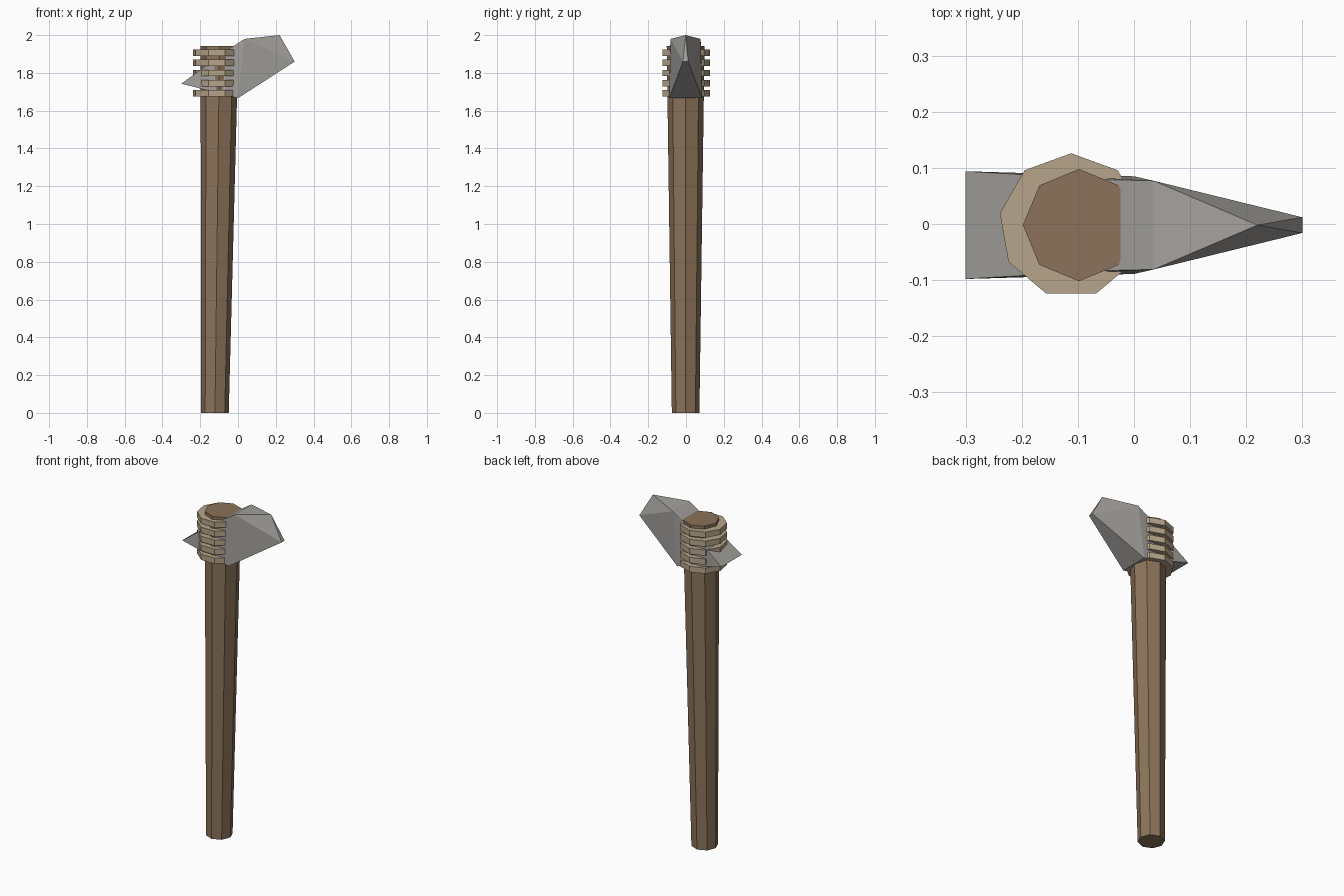
import bpy
import bmesh
from math import pi, cos, sin

cube = bpy.data.objects.get("Cube")
if cube:
    bpy.data.objects.remove(cube, do_unlink=True)


def material(name, rgb):
    mat = bpy.data.materials.new(name)
    mat.use_nodes = True
    mat.diffuse_color = (*rgb, 1)
    mat.node_tree.nodes["Principled BSDF"].inputs["Base Color"].default_value = (*rgb, 1)
    return mat


def finish(bm, name, mat):
    bmesh.ops.recalc_face_normals(bm, faces=bm.faces)
    mesh = bpy.data.meshes.new(name)
    bm.to_mesh(mesh)
    bm.free()
    mesh.materials.append(mat)
    obj = bpy.data.objects.new(name, mesh)
    bpy.context.collection.objects.link(obj)
    return obj


def prism(name, mat, sides, start, bottom, top):
    """Tapered prism; bottom and top are (x, y, z, radius)."""
    bm = bmesh.new()
    rings = []
    for x, y, z, r in (bottom, top):
        angles = [start + 2 * pi * i / sides for i in range(sides)]
        rings.append([bm.verts.new((x + r * cos(a), y + r * sin(a), z)) for a in angles])
    low, high = rings
    bm.faces.new(low[::-1])
    bm.faces.new(high)
    for i in range(sides):
        j = (i + 1) % sides
        bm.faces.new((low[i], low[j], high[j], high[i]))
    return finish(bm, name, mat)


wood = material("brown wood", (0.26, 0.17, 0.10))
cord = material("tan cord", (0.47, 0.375, 0.255))
stone = material("grey stone", (0.37, 0.355, 0.335))

# Handle: octagonal shaft, thicker at the top and leaning slightly
prism("handle", wood, 8, 0, (-0.122, -0.002, 0, 0.073), (-0.098, -0.002, 1.942, 0.1))

# Bindings: five nine-sided bands round the top
for i in range(5):
    z = 1.692 + 0.0537 * i
    prism(f"binding_{i + 1}", cord, 9, pi / 2,
          (-0.112, -0.003, z - 0.017, 0.129), (-0.112, -0.003, z + 0.017, 0.129))

# Head: faceted stone with a flat chisel edge at the back and a narrow point
half = [(-0.3, 0.096, 1.743), (-0.05, 0.081, 1.925), (0.035, 0.079, 1.98),
        (0.0, 0.087, 1.666), (0.3, 0.014, 1.86)]
bm = bmesh.new()
for x, y, z in half:
    for side in (-1, 1):
        bm.verts.new((x, side * y - 0.002, z))
bm.verts.new((0.22, -0.002, 2.0))
bmesh.ops.convex_hull(bm, input=bm.verts)
bmesh.ops.dissolve_limit(bm, angle_limit=0.03, verts=bm.verts, edges=bm.edges)
finish(bm, "stone_head", stone)
